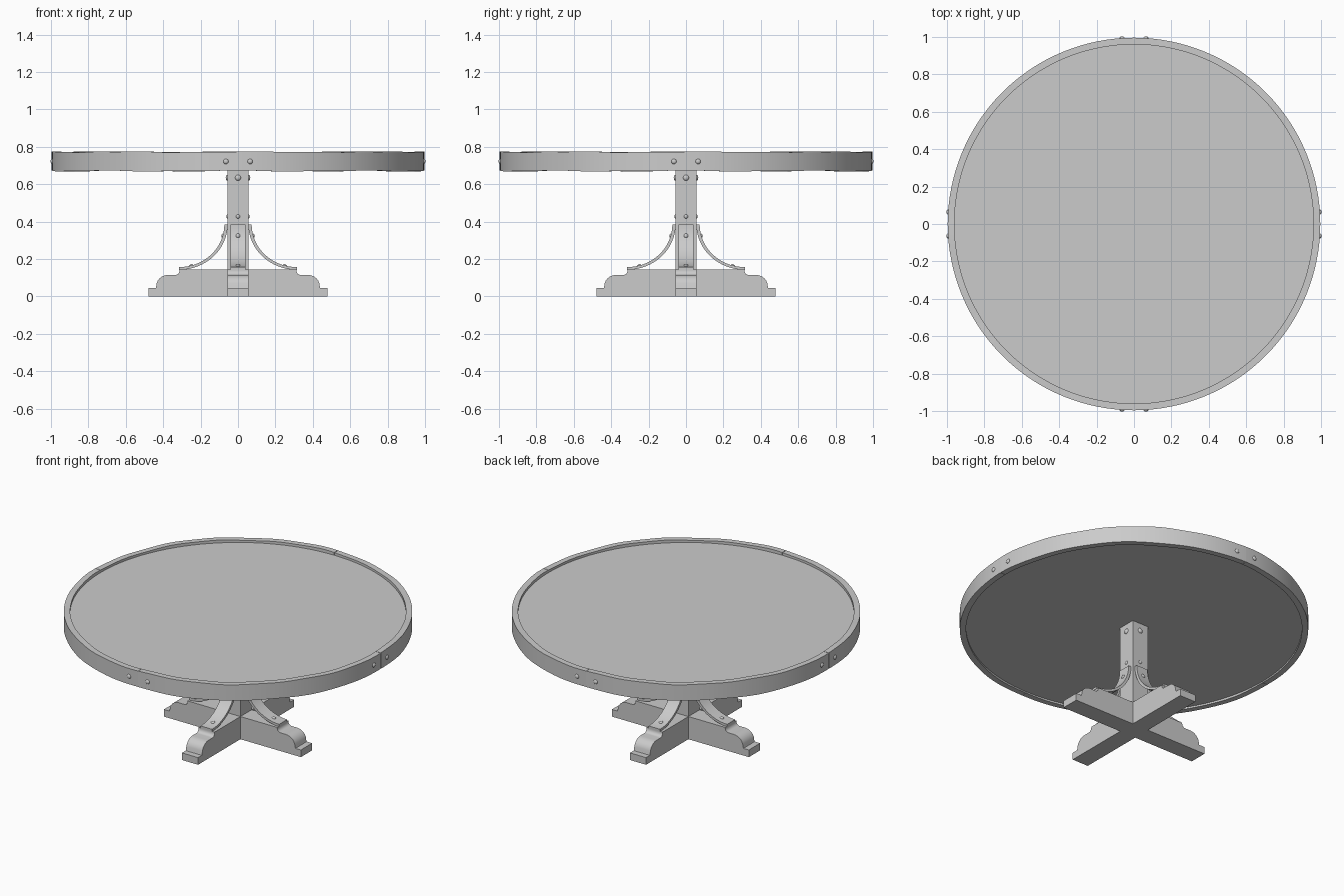
import bpy, bmesh
from math import sin, cos, pi, radians
from mathutils import Vector, Matrix

if "Cube" in bpy.data.objects:
    bpy.data.objects.remove(bpy.data.objects["Cube"])


def finish(name, bm, smooth=False):
    bmesh.ops.recalc_face_normals(bm, faces=bm.faces)
    me = bpy.data.meshes.new(name)
    bm.to_mesh(me)
    bm.free()
    ob = bpy.data.objects.new(name, me)
    bpy.context.collection.objects.link(ob)
    if smooth:
        bpy.ops.object.select_all(action='DESELECT')
        ob.select_set(True)
        bpy.context.view_layer.objects.active = ob
        bpy.ops.object.shade_smooth_by_angle(angle=radians(30))
    return ob


def extrude_profile(name, pts, half, turn=0.0, smooth=False):
    """Profile in x-z, extruded to +-half in y, then turned about z."""
    bm = bmesh.new()
    a = [bm.verts.new((x, -half, z)) for x, z in pts]
    b = [bm.verts.new((x, half, z)) for x, z in pts]
    bm.faces.new(a)
    bm.faces.new(b[::-1])
    n = len(pts)
    for i in range(n):
        j = (i + 1) % n
        bm.faces.new((a[i], b[i], b[j], a[j]))
    bmesh.ops.rotate(bm, verts=bm.verts, cent=(0, 0, 0), matrix=Matrix.Rotation(turn, 3, 'Z'))
    return finish(name, bm, smooth)


def stud(name, pos, normal, r, turn=0.0):
    """Flattened dome nail head facing along normal."""
    bm = bmesh.new()
    bmesh.ops.create_uvsphere(bm, u_segments=12, v_segments=8, radius=r)
    rot = Vector((0, 0, 1)).rotation_difference(Vector(normal)).to_matrix().to_4x4()
    m = Matrix.Rotation(turn, 4, 'Z') @ Matrix.Translation(pos) @ rot @ Matrix.Diagonal((1, 1, 0.6, 1))
    bm.transform(m)
    return finish(name, bm, True)


# Table top panel
bm = bmesh.new()
bmesh.ops.create_cone(bm, cap_ends=True, segments=128, radius1=0.965, radius2=0.965, depth=0.075,
                      matrix=Matrix.Translation((0, 0, 0.7195)))
finish("table_top", bm, True)

# Hammered rim band in four quarters with slightly wavy edges
R_OUT, R_IN, STEPS, GAP = 0.996, 0.96, 32, 0.0012
for q in range(4):
    bm = bmesh.new()
    rows = []
    for i in range(STEPS + 1):
        t = q * pi / 2 + GAP + (pi / 2 - 2 * GAP) * i / STEPS
        top = 0.773 + 0.002 * sin(8 * t + 0.6) + 0.0015 * sin(20 * t)
        bot = 0.671 + 0.002 * sin(8 * t + 2.0) + 0.0012 * sin(16 * t + 1)
        rows.append([bm.verts.new((r * cos(t), r * sin(t), z))
                     for r, z in ((R_OUT, bot), (R_OUT, top), (R_IN, top), (R_IN, bot))])
    for a, b in zip(rows, rows[1:]):
        for k in range(4):
            m = (k + 1) % 4
            bm.faces.new((a[k], a[m], b[m], b[k]))
    bm.faces.new(rows[0])
    bm.faces.new(rows[-1][::-1])
    finish(f"rim_band_{q}", bm, True)

# Central post
W = 0.056
extrude_profile("post", [(-W, 0.143), (W, 0.143), (W, 0.69), (-W, 0.69)], W)

# Stepped foot profile: toe, quarter round, small cove, flat top
foot = [(0.478, 0), (0.478, 0.045), (0.44, 0.045)]
foot += [(0.375 + 0.062 * cos(a), 0.055 + 0.06 * sin(a)) for a in (i * pi / 12 for i in range(7))]
foot += [(0.335 - 0.022 * sin(a), 0.137 - 0.022 * cos(a)) for a in (i * pi / 8 for i in range(5))]
foot += [(0.313, 0.143)]
mirrored = [(-x, z) for x, z in reversed(foot)]
extrude_profile("foot_beam", foot + mirrored, W, 0, True)
for s in (1, -1):
    extrude_profile("cross_foot", [(W, 0)] + foot + [(W, 0.143)], W, s * pi / 2, True)

# Curved brace profile: elliptical strap between post and foot
CX, CZ = 0.315, 0.385
arc = [i * pi / 2 / 16 for i in range(17)]
brace = [(CX - 0.242 * cos(a), CZ - 0.228 * sin(a)) for a in arc]
brace += [(CX - 0.2595 * cos(a), CZ - 0.2425 * sin(a)) for a in reversed(arc)]

# Braces and nail heads repeated on the four sides
for q in range(4):
    t = q * pi / 2
    extrude_profile(f"brace_{q}", brace, 0.04, t, True)
    for a in (0.265, 1.3):
        stud("brace_stud", (CX - 0.242 * cos(a), 0, CZ - 0.228 * sin(a)), (cos(a), 0, sin(a)), 0.012, t)
    stud("post_stud_upper", (W, 0, 0.635), (1, 0, 0), 0.016, t)
    stud("post_stud_lower", (W, 0, 0.428), (1, 0, 0), 0.011, t)
    for s in (1, -1):
        d = s * 0.065
        stud("rim_stud", (R_OUT * cos(d), R_OUT * sin(d), 0.722), (cos(d), sin(d), 0), 0.014, t)
